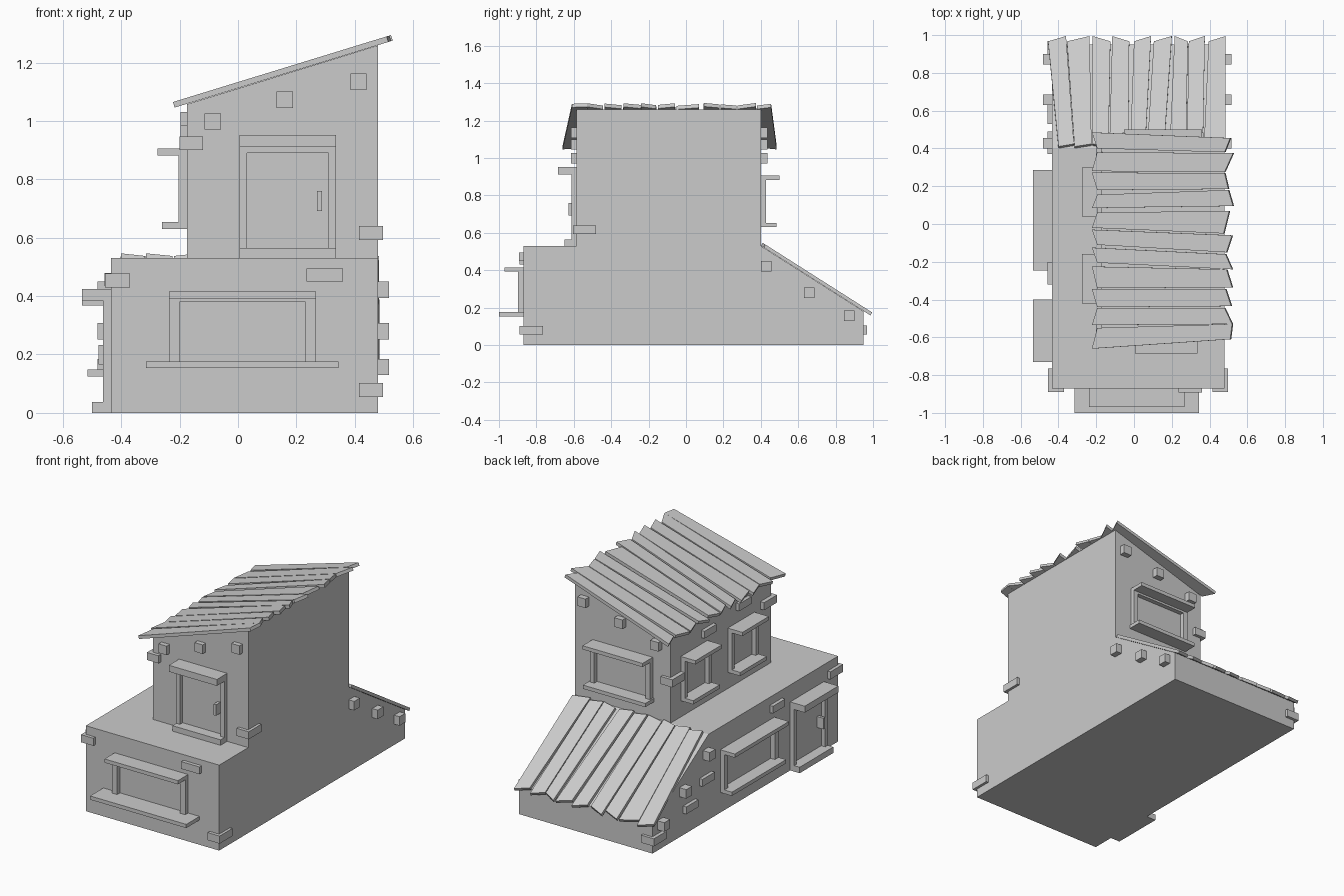
import bpy, bmesh, random
from mathutils import Vector

random.seed(4)


def mesh_object(name, bm):
    bmesh.ops.recalc_face_normals(bm, faces=bm.faces)
    me = bpy.data.meshes.new(name)
    bm.to_mesh(me)
    bm.free()
    ob = bpy.data.objects.new(name, me)
    bpy.context.collection.objects.link(ob)
    return ob


def prism(name, pts, offset):
    """Extrude a planar outline by an offset vector."""
    bm = bmesh.new()
    face = bm.faces.new([bm.verts.new(p) for p in pts])
    new = bmesh.ops.extrude_face_region(bm, geom=[face])["geom"]
    # keep a closed solid: extrusion of a lone face leaves the start cap in place
    verts = [g for g in new if isinstance(g, bmesh.types.BMVert)]
    bmesh.ops.translate(bm, verts=verts, vec=Vector(offset))
    if face.is_valid is False or len(bm.faces) < len(pts) + 2:
        bmesh.ops.holes_fill(bm, edges=bm.edges)
    return mesh_object(name, bm)


def box(name, x, y, z):
    return prism(name, [(x[0], y[0], z[0]), (x[1], y[0], z[0]),
                        (x[1], y[1], z[0]), (x[0], y[1], z[0])], (0, 0, z[1] - z[0]))


def wall_box(name, wall, a, z, depth):
    """Box standing out of a wall. wall = (axis of the normal, sign, wall position)."""
    axis, sign, pos = wall
    d = sorted((pos - sign * 0.01, pos + sign * depth))
    a = sorted(a)
    return box(name, a, d, z) if axis == "y" else box(name, d, a, z)


FRONT_LOW, FRONT_UP = ("y", -1, -0.87), ("y", -1, -0.585)
LEFT_LOW, LEFT_UP = ("x", -1, -0.435), ("x", -1, -0.175)
BACK_UP = ("y", 1, 0.40)

# walls
prism("lower_storey", [(-0.435, -0.87, 0), (-0.435, 0.95, 0), (-0.435, 0.95, 0.18),
                       (-0.435, 0.40, 0.53), (-0.435, -0.87, 0.53)], (0.915, 0, 0))
prism("upper_storey", [(-0.175, -0.585, 0.52), (0.48, -0.585, 0.52),
                       (0.48, -0.585, 1.259), (-0.175, -0.585, 1.057)], (0, 0.985, 0))


# doors: h runs from hinge side to handle side
def door(name, wall, hinge, direction, z0):
    def part(suffix, a0, a1, b0, b1, depth):
        wall_box(name + suffix, wall, (hinge + direction * a0, hinge + direction * a1),
                 (z0 + b0, z0 + b1), depth)
    part("_lintel", 0, 0.33, 0.385, 0.425, 0.10)
    part("_step", 0, 0.33, 0, 0.037, 0.065)
    part("_post_a", 0, 0.025, 0.037, 0.385, 0.027)
    part("_post_b", 0.305, 0.33, 0.037, 0.385, 0.027)
    part("_head", 0.025, 0.305, 0.363, 0.385, 0.027)
    part("_handle", 0.265, 0.283, 0.165, 0.233, 0.042)
    part("_handle_plate", 0.268, 0.280, 0.18, 0.215, 0.02)


door("upper_door", FRONT_UP, 0.005, 1, 0.527)
door("lower_door", LEFT_LOW, -0.40, -1, 0)


# windows: lintel, sill and a thin frame
def window(name, wall, lintel, sill, z0, z1, sill_depth, post):
    a, b = lintel
    wall_box(name + "_lintel", wall, lintel, (z1 - 0.023, z1), 0.10)
    wall_box(name + "_sill", wall, sill, (z0, z0 + 0.023), sill_depth)
    wall_box(name + "_post_a", wall, (a, a + post), (z0 + 0.02, z1 - 0.02), 0.028)
    wall_box(name + "_post_b", wall, (b - post, b), (z0 + 0.02, z1 - 0.02), 0.028)
    wall_box(name + "_head", wall, (a + post, b - post), (z1 - 0.036, z1 - 0.02), 0.028)


window("front_window", FRONT_LOW, (-0.237, 0.267), (-0.315, 0.345), 0.153, 0.415, 0.13, 0.036)
window("left_window", LEFT_LOW, (-0.245, 0.285), (-0.245, 0.285), 0.125, 0.39, 0.08, 0.036)
window("upper_left_window_a", LEFT_UP, (0.04, 0.30), (0.04, 0.30), 0.63, 0.905, 0.085, 0.025)
window("upper_left_window_b", LEFT_UP, (-0.42, -0.16), (-0.42, -0.16), 0.63, 0.905, 0.085, 0.025)
window("back_window", BACK_UP, (-0.052, 0.36), (-0.06, 0.368), 0.63, 0.905, 0.085, 0.03)

# beam ends under the upper roof, front and back
for x, z in ((-0.087, 0.998), (0.16, 1.072), (0.413, 1.134)):
    for y in ((-0.615, -0.57), (0.39, 0.435)):
        box("upper_beam_end", (x - 0.028, x + 0.028), y, (z - 0.028, z + 0.028))

# beam ends under the lean-to roof, both sides
for y, z in ((0.428, 0.422), (0.658, 0.28), (0.873, 0.157)):
    for x in ((-0.482, -0.42), (0.47, 0.517)):
        box("lean_to_beam_end", x, (y - 0.028, y + 0.028), (z - 0.028, z + 0.028))

# corner stones (x range, y range, bottom z)
for x, y, z in (((0.415, 0.497), (-0.605, -0.48), 0.593),
                ((0.415, 0.497), (-0.89, -0.765), 0.055),
                ((-0.455, -0.37), (-0.89, -0.765), 0.43),
                ((-0.20, -0.12), (-0.607, -0.48), 0.90),
                ((-0.20, -0.12), (0.30, 0.42), 0.765),
                ((-0.457, -0.37), (0.845, 0.968), 0.057)):
    box("corner_stone", x, y, (z, z + 0.047))

# stones set in the walls (wall, range along the wall, bottom z)
for wall, a, z in ((FRONT_LOW, (0.235, 0.36), 0.45), (LEFT_LOW, (-0.32, -0.20), 0.435),
                   (LEFT_LOW, (0.37, 0.49), 0.245), (LEFT_LOW, (0.53, 0.65), 0.135),
                   (LEFT_UP, (-0.02, 0.10), 0.945), (LEFT_UP, (-0.36, -0.24), 0.985)):
    wall_box("wall_stone", wall, a, (z, z + 0.045), 0.022)


# upper roof planks: left y pair, right y pair, right end x pair
def upper_z(x):
    return 1.051 + 0.307 * (x + 0.2)


UPPER = ((0.485, 0.40, 0.455, 0.38, 0.515, 0.485), (0.38, 0.28, 0.375, 0.275, 0.53, 0.485),
         (0.272, 0.18, 0.27, 0.185, 0.485, 0.505), (0.155, 0.085, 0.18, 0.095, 0.505, 0.53),
         (0.06, -0.02, 0.07, -0.05, 0.51, 0.48), (-0.03, -0.11, -0.06, -0.15, 0.525, 0.495),
         (-0.125, -0.205, -0.16, -0.24, 0.49, 0.525), (-0.225, -0.34, -0.24, -0.335, 0.495, 0.525),
         (-0.345, -0.44, -0.345, -0.435, 0.49, 0.52), (-0.445, -0.535, -0.445, -0.53, 0.485, 0.525),
         (-0.55, -0.66, -0.53, -0.61, 0.525, 0.515))
for la, lb, ra, rb, xa, xb in UPPER:
    s = random.choice((-0.014, 0.014))
    outline = [(-0.203 + s, la), (xa, ra), (xb, rb), (-0.203 - s, lb)]
    prism("upper_roof_plank", [(x, y, upper_z(x)) for x, y in outline], (-0.006, 0, 0.019))


# lean-to roof planks: eave x pair, ridge x pair
def lean_z(y):
    return 0.531 - 0.636 * (y - 0.40)


LEAN = ((-0.455, -0.36, -0.40, -0.318), (-0.355, -0.235, -0.315, -0.225),
        (-0.22, -0.125, -0.22, -0.135), (-0.115, -0.025, -0.13, -0.03),
        (0.0, 0.09, -0.02, 0.06), (0.105, 0.20, 0.07, 0.16), (0.215, 0.285, 0.19, 0.275),
        (0.29, 0.375, 0.28, 0.365), (0.395, 0.485, 0.37, 0.483))
for ea, eb, ra, rb in LEAN:
    s = random.choice((-0.014, 0.014))
    outline = [(ea, 0.972 + s), (eb, 0.972 - s), (rb, 0.408 - s / 2), (ra, 0.408 + s / 2)]
    prism("lean_to_plank", [(x, y, lean_z(y)) for x, y in outline], (0, 0.009, 0.016))
